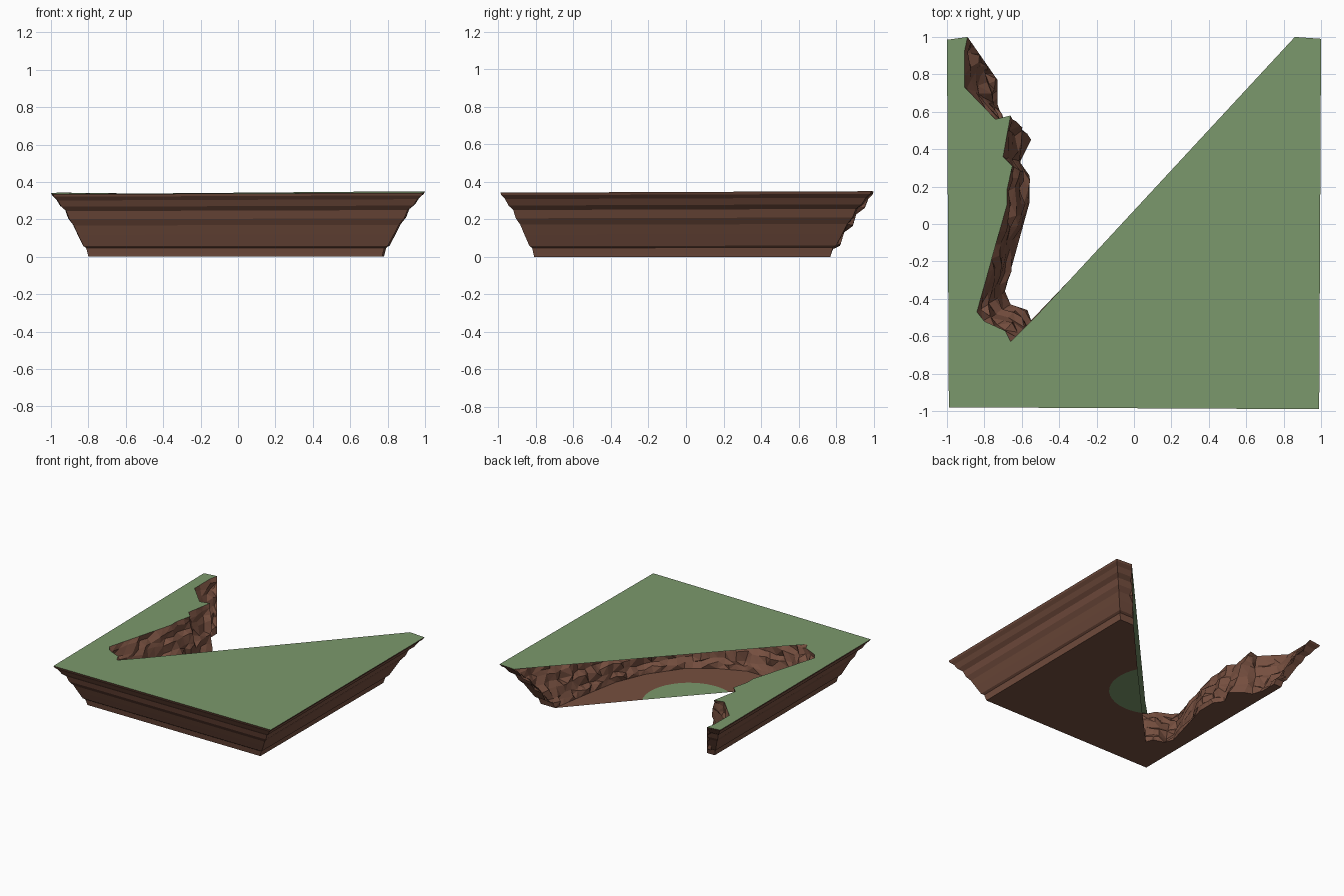
import bpy, bmesh, math, random
from mathutils import Vector

if "Cube" in bpy.data.objects:
    bpy.data.objects.remove(bpy.data.objects["Cube"])

random.seed(4)


def material(name, rgb):
    m = bpy.data.materials.new(name)
    m.diffuse_color = (*rgb, 1)
    m.use_nodes = True
    m.node_tree.nodes["Principled BSDF"].inputs["Base Color"].default_value = m.diffuse_color
    return m


GRASS = material("grass green", (0.200, 0.318, 0.150))
EARTH = material("earth brown", (0.180, 0.078, 0.050))


def top_z(x, y):
    return 0.342 + 0.004 * x + 0.004 * y


def finish(bm, name, mat):
    me = bpy.data.meshes.new(name)
    bm.to_mesh(me)
    bm.free()
    me.materials.append(mat)
    ob = bpy.data.objects.new(name, me)
    bpy.context.collection.objects.link(ob)


def flat_sheet(name, points, mat, up):
    """One flat polygon, triangulated, facing up or down."""
    bm = bmesh.new()
    f = bm.faces.new([bm.verts.new(p) for p in points])
    f.normal_update()
    if (f.normal.z > 0) != up:
        f.normal_flip()
    bmesh.ops.triangulate(bm, faces=[f], ngon_method='EAR_CLIP')
    finish(bm, name, mat)


def cliff(name, pairs, profile, step, rough):
    """Wall lofted from a top path to a paired bottom path.
    pairs: (top x, top y, bottom x, bottom y); profile: (height, outset) 0..1"""
    cols = []
    for a, b in zip(pairs, pairs[1:]):
        n = max(1, round((Vector(b[:2]) - Vector(a[:2])).length / step)) if step else 1
        cols += [[p + (q - p) * k / n for p, q in zip(a, b)] for k in range(n)]
    cols.append(list(pairs[-1]))
    bm = bmesh.new()
    grid = []
    for ci, (tx, ty, bx, by) in enumerate(cols):
        end = ci in (0, len(cols) - 1)
        shift = random.uniform(-0.1, 0.1) if rough and not end else 0
        col = []
        for ri, (h, f) in enumerate(profile):
            if 0 < ri < len(profile) - 1:
                f += shift
                if rough and not end:
                    f += random.uniform(-0.13, 0.13)
                    h += random.uniform(-0.035, 0.035)
            j = rough if 0 < ri < len(profile) - 1 and not end else 0
            x = bx + (tx - bx) * f + random.uniform(-j, j)
            y = by + (ty - by) * f + random.uniform(-j, j)
            col.append(bm.verts.new((x, y, top_z(tx, ty) * h)))
        grid.append(col)
    for c, d in zip(grid, grid[1:]):
        for r in range(len(profile) - 1):
            bm.faces.new((c[r + 1], d[r + 1], d[r], c[r]))
    if rough:
        bmesh.ops.triangulate(bm, faces=bm.faces[:])
    finish(bm, name, EARTH)


# Outer slopes with horizontal strata
outer = [(0.86, 1.0, 0.65, 0.77), (1.0, 0.99, 0.78, 0.77), (0.99, -0.99, 0.77, -0.81),
         (-0.99, -0.98, -0.80, -0.81), (-1.0, 0.985, -0.80, 0.77), (-0.89, 1.0, -0.73, 0.77)]
strata = [(0, 0), (.05, .02), (.14, .06), (.17, .14), (.35, .29), (.5, .41), (.6, .54),
          (.73, .62), (.8, .76), (.9, .86), (.96, .97), (1, 1)]
cliff("outer_cliff", outer, strata, 0, 0)

# Rocky bay: open left bank, then the right bank hidden beneath the grass
left_bank = [(-0.89, 1.0, -0.73, 0.77), (-0.905, 0.93, -0.73, 0.75), (-0.905, 0.73, -0.73, 0.64),
             (-0.74, 0.56, -0.70, 0.55), (-0.70, 0.57, -0.64, 0.53), (-0.66, 0.58, -0.55, 0.45),
             (-0.70, 0.36, -0.61, 0.33), (-0.65, 0.31, -0.56, 0.26), (-0.68, 0.18, -0.56, 0.20),
             (-0.68, 0.10, -0.56, 0.11), (-0.84, -0.47, -0.69, -0.36), (-0.80, -0.52, -0.66, -0.43),
             (-0.69, -0.57, -0.57, -0.46), (-0.66, -0.63, -0.55, -0.515)]
right_bank = [(-0.45, -0.72, -0.38, -0.58), (-0.18, -0.75, -0.15, -0.58), (0.12, -0.64, 0.06, -0.49),
              (0.36, -0.48, 0.26, -0.35), (0.56, -0.18, 0.44, -0.10), (0.68, 0.12, 0.54, 0.14),
              (0.75, 0.50, 0.60, 0.46), (0.86, 1.0, 0.65, 0.77)]
rock = [(0, 0), (.12, .06), (.2, .24), (.38, .32), (.48, .52), (.66, .6), (.76, .8), (.9, .88), (1, 1)]
cliff("bay_cliff", left_bank + right_bank, rock, 0.07, 0.008)

# Grass sheet, with its straight diagonal edge spanning over the right bank
lawn = [p[:2] for p in outer[1:-1]] + [p[:2] for p in left_bank] + [(-0.53, -0.50), (0.86, 1.0)]
flat_sheet("grass_top", [(x, y, top_z(x, y)) for x, y in lawn], GRASS, True)

# Underside, cut along the same diagonal, with a round green patch at the cut
u = Vector((0.684, 0.7295))
n = Vector((0.7295, -0.684))
centre = Vector((-0.025, 0.04)) - 0.12 * n
arc = []
for k in range(17):
    a = math.radians(-70 + 140 * k / 16)
    p = centre + 0.352 * (math.cos(a) * n + math.sin(a) * u)
    arc.append((p.x, p.y))
base = [p[2:] for p in outer[:-1]] + [p[2:] for p in left_bank] + arc
flat_sheet("underside", [(x, y, 0) for x, y in base], EARTH, False)
flat_sheet("green_patch", [(x, y, 0) for x, y in arc], GRASS, False)
